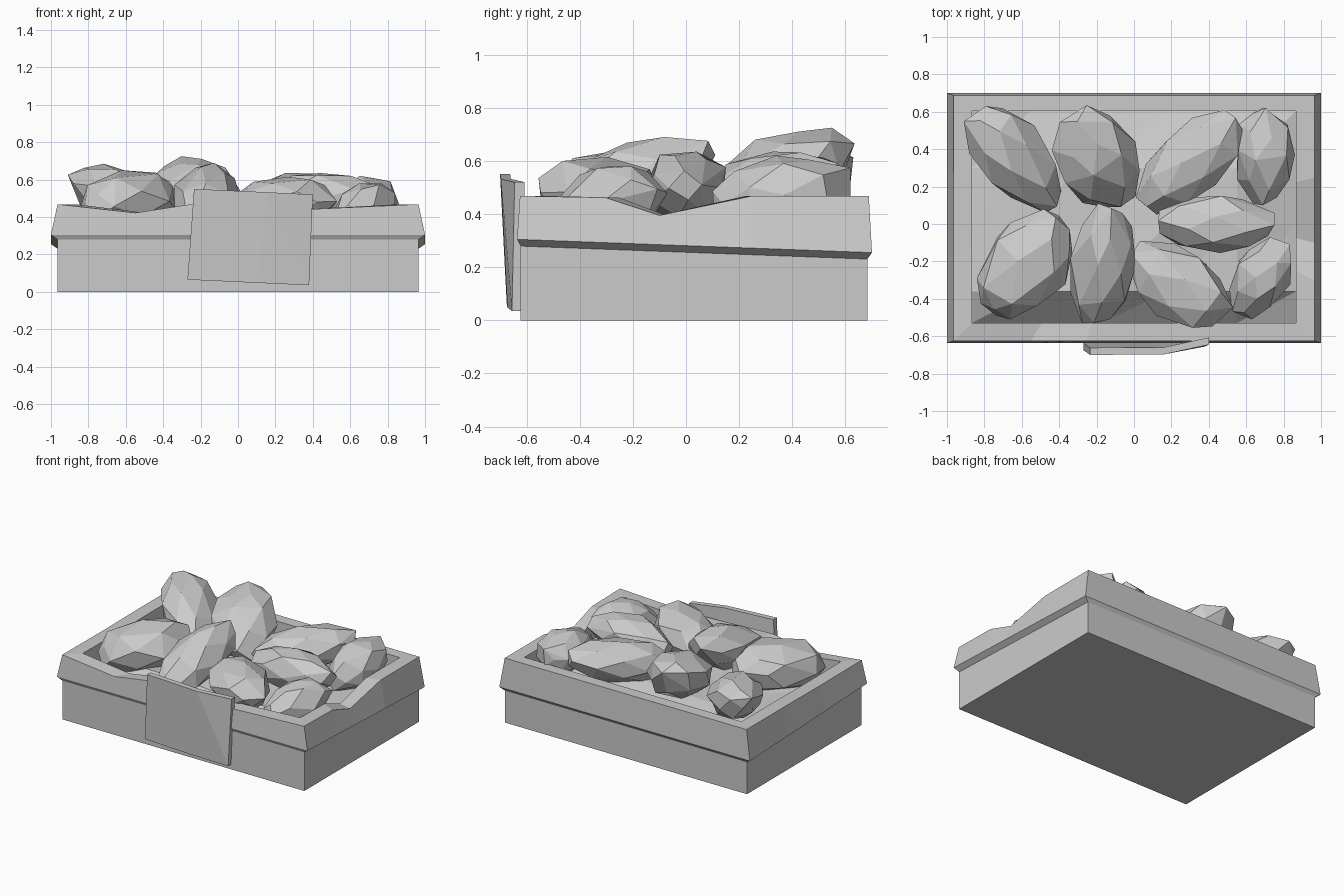
import bpy, bmesh, math, random
from mathutils import Vector

if "Cube" in bpy.data.objects:
    bpy.data.objects.remove(bpy.data.objects["Cube"])


def make(name, verts, faces, hull=False):
    me = bpy.data.meshes.new(name)
    me.from_pydata([tuple(v) for v in verts], [], faces)
    bm = bmesh.new()
    bm.from_mesh(me)
    if hull:
        res = bmesh.ops.convex_hull(bm, input=bm.verts)
        bmesh.ops.delete(bm, geom=list({g for g in res["geom_interior"] if isinstance(g, bmesh.types.BMVert)}),
                         context="VERTS")
        bmesh.ops.dissolve_limit(bm, angle_limit=math.radians(14), verts=bm.verts, edges=bm.edges)
    bmesh.ops.recalc_face_normals(bm, faces=bm.faces)
    bm.to_mesh(me)
    bm.free()
    ob = bpy.data.objects.new(name, me)
    bpy.context.collection.objects.link(ob)
    return ob


# Crate body
x, y0, y1 = .965, -.622, .683
v = [(sx * x, y, z) for z in (0, .2) for sx, y in ((-1, y0), (1, y0), (1, y1), (-1, y1))]
v += [(px, py, pz + (.281 - .0374 * py - .025 - pz)) for px, py, pz in v[4:]]
make("crate_body", v, [(0, 1, 2, 3)] + [(r + i, r + (i + 1) % 4, r + 4 + (i + 1) % 4, r + 4 + i)
                                       for r in (0, 4) for i in range(4)])

# Worn rim: perimeter stations (u, v, top height) swept through a rim profile
stations = [(-1, -1, .468), (-.57, -1, .422), (-.26, -1, .468), (.41, -1, .442), (1, -1, .468),
            (1, -.51, .462), (1, -.2, .395), (1, .33, .468), (1, 1, .468),
            (-1, 1, .468), (-1, .36, .468), (-1, -.3, .465)]
rings = [(.965, -.622, .683, "under"), (1.0, -.636, .70, "lip"),
         (.965, -.625, .688, "top"), (.867, -.53, .605, "top"), (.867, -.53, .605, "inside")]
verts = []
for hx, y0, y1, kind in rings:
    for u, v, top in stations:
        y = (y0 + y1) / 2 + v * (y1 - y0) / 2
        slope = .281 - .0374 * y
        z = {"under": slope - .025, "lip": slope, "top": top, "inside": .22}[kind]
        verts.append((u * hx, y, z))
n = len(stations)
make("crate_rim", verts, [(r * n + i, r * n + (i + 1) % n, (r + 1) * n + (i + 1) % n, (r + 1) * n + i)
                          for r in range(len(rings) - 1) for i in range(n)])

# Faceted fill mound under the rocks, steep at the front and gentle at the back
random.seed(4)
xs = (-.867, -.55, -.18, .18, .55, .867)
ys = (-.53, -.36, 0, .3, .605)
verts = []
for j, y in enumerate(ys):
    for i, x in enumerate(xs):
        z = .38 + random.uniform(-.025, .025)
        if i in (0, 5) or j == 4:
            z = .30
        if j == 0:
            z = .22
        verts.append((x, y, z))
faces = []
for j in range(4):
    for i in range(5):
        a = j * 6 + i
        faces += [(a, a + 1, a + 7), (a, a + 7, a + 6)]
make("fill", verts, faces)


# Faceted rock: hull of rings between a low and a high end, fitted to its bounds
def rock(name, p, q, width, height, bounds, top, seed):
    rnd = random.Random(seed)
    p, q = Vector(p), Vector(q)
    axis = (q - p).normalized()
    side = axis.cross(Vector((0, 0, 1))).normalized()
    up = side.cross(axis)
    verts = []
    for ring, (t, r) in enumerate(((-.02, .38), (.22, .84), (.55, 1), (.82, .82), (1.02, .38))):
        sides = 4 if r < .5 else 7
        for k in range(sides):
            a = 2 * math.pi * (k + ring * .5 + rnd.uniform(-.12, .12)) / sides
            j = r * rnd.uniform(.94, 1.06)
            verts.append(p.lerp(q, t) + side * (math.cos(a) * width * j)
                         + up * (math.sin(a) * height * j) + axis * rnd.uniform(-.03, .03))
    for c in (0, 1):
        lo, hi = min(v[c] for v in verts), max(v[c] for v in verts)
        b0, b1 = bounds[2 * c:2 * c + 2]
        for v in verts:
            v[c] = b0 + (v[c] - lo) * (b1 - b0) / (hi - lo)
    lift = top - max(v.z for v in verts)
    for v in verts:
        v.z += lift
    make(name, verts, [], hull=True)


rocks = [  # low end, high end, half width, half height, (x0, x1, y0, y1), top z
    ((-.45, .13, .40), (-.84, .53, .60), .18, .16, (-.91, -.39, .06, .63), .685),
    ((-.08, .17, .40), (-.28, .55, .65), .20, .16, (-.44, .03, .09, .635), .725),
    ((.10, .13, .46), (.50, .54, .54), .17, .15, (.01, .58, .05, .61), .635),
    ((.71, .14, .43), (.71, .57, .51), .155, .15, (.55, .86, .10, .62), .62),
    ((-.72, -.45, .44), (-.44, .02, .50), .20, .17, (-.84, -.33, -.51, .08), .65),
    ((-.20, -.49, .41), (-.13, .03, .60), .17, .15, (-.34, .01, -.54, .11), .69),
    ((.17, .01, .49), (.71, 0, .51), .16, .15, (.13, .75, -.155, .15), .635),
    ((.04, -.18, .45), (.46, -.48, .47), .18, .155, (-.03, .53, -.555, -.09), .615),
    ((.60, -.46, .42), (.76, -.12, .49), .14, .14, (.51, .84, -.51, -.07), .58),
]
for i, r in enumerate(rocks):
    rock("rock_%d" % (i + 1), *r, 31 + i)

# Warped sign board on the front
front = [(-.27, -.675, .065), (.10, -.672, .048), (.38, -.655, .035),
         (.40, -.645, .52), (.16, -.697, .532), (-.235, -.70, .55)]
verts = front + [(x, y + .038, z) for x, y, z in front]
faces = [(0, 1, 5), (1, 4, 5), (1, 2, 4), (2, 3, 4), (6, 11, 7), (7, 11, 10), (7, 10, 8), (8, 10, 9)]
faces += [(i, (i + 1) % 6, 6 + (i + 1) % 6, 6 + i) for i in range(6)]
make("sign_board", verts, faces)
